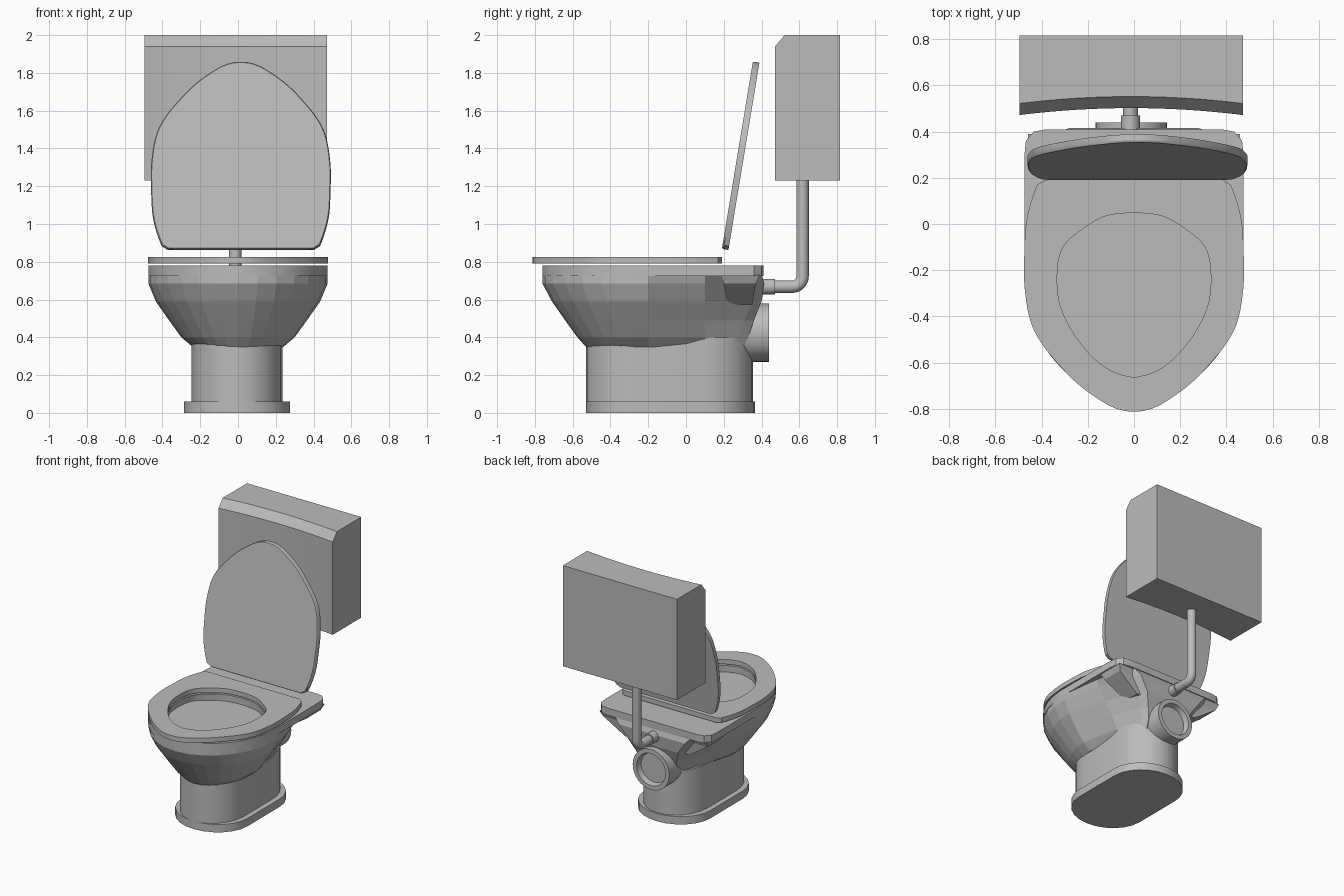
import bpy, bmesh, math
from math import sin, cos, pi, radians
from mathutils import Vector
from mathutils.geometry import interpolate_bezier

cube = bpy.data.objects.get("Cube")
if cube:
    bpy.data.objects.remove(cube, do_unlink=True)

grey = bpy.data.materials.new("ceramic grey")
GREY = (0.5, 0.5, 0.5, 1.0)
grey.diffuse_color = GREY
grey.use_nodes = True
grey.node_tree.nodes["Principled BSDF"].inputs["Base Color"].default_value = GREY


def loft(name, loops, cap_start=True, cap_end=True, smooth=30, ring=False):
    """Skin a row of equal-length closed loops; ring joins last loop to first."""
    bm = bmesh.new()
    rows = [[bm.verts.new(p) for p in lp] for lp in loops]
    n = len(rows[0])
    pairs = list(zip(rows, rows[1:])) + ([(rows[-1], rows[0])] if ring else [])
    for a, b in pairs:
        for i in range(n):
            j = (i + 1) % n
            bm.faces.new((a[i], a[j], b[j], b[i]))
    if cap_start and not ring:
        bm.faces.new(rows[0])
    if cap_end and not ring:
        bm.faces.new(rows[-1])
    bmesh.ops.recalc_face_normals(bm, faces=bm.faces)
    me = bpy.data.meshes.new(name)
    bm.to_mesh(me)
    bm.free()
    me.materials.append(grey)
    ob = bpy.data.objects.new(name, me)
    bpy.context.collection.objects.link(ob)
    if smooth:
        bpy.ops.object.select_all(action='DESELECT')
        ob.select_set(True)
        bpy.context.view_layer.objects.active = ob
        bpy.ops.object.shade_smooth_by_angle(angle=radians(smooth))
    return ob


def spline(pts, steps=6):
    """Smooth open curve through 2D points."""
    p = [Vector((*q, 0)) for q in pts]
    out = []
    for i in range(len(p) - 1):
        a, b = p[i], p[i + 1]
        ta = (b - p[i - 1]) / 6 if i else (b - a) / 3
        tb = (p[i + 2] - a) / 6 if i + 2 < len(p) else (b - a) / 3
        out += interpolate_bezier(a, a + ta, b - tb, b, steps + 1)[:-1]
    return [(v.x, v.y) for v in out] + [pts[-1]]


def mirrored(half):
    """Close a half outline (x >= 0, ends on the axis) over x."""
    return half + [(-x, y) for x, y in reversed(half[1:-1])]


def radial(outline, n=96, c=(0, -0.25)):
    """Resample an outline at n even angles around c."""
    res = []
    for k in range(n):
        d = (cos(2 * pi * k / n), sin(2 * pi * k / n))
        best = 0
        for (ax, ay), (bx, by) in zip(outline, outline[1:] + outline[:1]):
            ex, ey = bx - ax, by - ay
            det = ex * d[1] - ey * d[0]
            if abs(det) < 1e-9:
                continue
            px, py = ax - c[0], ay - c[1]
            t = (ex * py - ey * px) / det
            u = (d[0] * py - d[1] * px) / det
            if -1e-6 <= u <= 1 + 1e-6:
                best = max(best, t)
        res.append((c[0] + best * d[0], c[1] + best * d[1]))
    return res


def at(loop, z):
    return [(x, y, z) for x, y in loop]


# Shared outlines: seat and lid shape, seat opening, rim with square back
SEAT_HALF = [(0, 0.19), (0.40, 0.19)] + spline(
    [(0.415, 0.18), (0.445, 0.10), (0.468, 0), (0.475, -0.13), (0.475, -0.26),
     (0.452, -0.41), (0.405, -0.51), (0.325, -0.61), (0.235, -0.70),
     (0.12, -0.78), (0.05, -0.808), (0, -0.812)])
seat_shape = mirrored(SEAT_HALF)
hole = radial(mirrored(spline(
    [(0, 0.05), (0.12, 0.035), (0.22, -0.02), (0.30, -0.09), (0.33, -0.18), (0.325, -0.33),
     (0.27, -0.46), (0.18, -0.575), (0.09, -0.64), (0, -0.665)])))
corner = [(0.395 + 0.08 * sin(a), 0.33 + 0.08 * cos(a)) for a in [i * pi / 12 for i in range(7)]]
front = [(0.475 * cos(a), -0.22 - 0.54 * sin(a)) for a in [i * pi / 40 for i in range(20)]]
rim_shape = radial(mirrored([(0, 0.41)] + corner + front + [(0, -0.76)]))

# Seat
seat = radial(seat_shape)
loft("seat", [at(seat, 0.79), at(seat, 0.826), at(hole, 0.826), at(hole, 0.79)], ring=True)

# Rim slab, inner wall and basin floor
basin = [(x * 1.03, y) for x, y in hole]
loft("bowl_rim", [at(rim_shape, 0.725), at(rim_shape, 0.78), at(hole, 0.78),
                  at(basin, 0.75), at(basin, 0.62)], cap_start=False)

# Stepped ledge inside the basin, open at the front
STEPS = [(0.335, 0.62), (0.335, 0.72), (0.31, 0.72), (0.31, 0.69),
         (0.285, 0.69), (0.285, 0.66), (0.262, 0.66), (0.262, 0.62)]
arc = [radians(-60 + 300 * i / 48) for i in range(49)]
loft("basin_ledge", [[(r * cos(a), -0.255 + r * sin(a), z) for r, z in STEPS] for a in arc])


# Faceted bowl body: round front, tapering back
def body_section(w, f, rear, wr):
    fr = [(w * cos(a), -0.2 + (f + 0.2) * sin(a)) for a in [i * pi / 14 for i in range(7)]]
    half = [(0, rear), (wr * 0.85, rear), (wr, rear - 0.05), ((w + wr) * 0.51, 0.10)]
    return mirrored(half + fr + [(0, f)])


SECTIONS = [(0.35, 0.24, -0.53, 0.30, 0.16), (0.40, 0.30, -0.575, 0.33, 0.17),
            (0.49, 0.365, -0.64, 0.36, 0.20), (0.59, 0.435, -0.71, 0.40, 0.25),
            (0.685, 0.475, -0.76, 0.415, 0.33), (0.73, 0.475, -0.76, 0.40, 0.38)]
loft("bowl_body", [at(body_section(*s[1:]), s[0]) for s in SECTIONS], smooth=0)

# Wedge brackets under the back corners of the rim
for side, tag in ((1, "left"), (-1, "right")):
    rect = lambda x0, x1, y0, y1, z: [(side * x0, y0, z), (side * x1, y0, z),
                                      (side * x1, y1, z), (side * x0, y1, z)]
    loft("rim_bracket_" + tag, [rect(0.2, 0.27, 0.22, 0.35, 0.57),
                                rect(0.2, 0.44, 0.20, 0.37, 0.685),
                                rect(0.2, 0.46, 0.18, 0.39, 0.73)], smooth=0)


# Pedestal and foot: straight sides, rounded ends
def stadium(cx, w, y0, y1, r, n=12):
    f = [(cx - w * cos(a), y0 - r * sin(a)) for a in [i * pi / n for i in range(n + 1)]]
    b = [(cx + w * cos(a), y1 + r * sin(a)) for a in [i * pi / n for i in range(n + 1)]]
    return f + b


column = stadium(-0.005, 0.24, -0.26, 0.085, 0.27)
loft("pedestal", [at(column, 0.05), at(column, 0.40)])
foot = stadium(-0.005, 0.28, -0.28, 0.115, 0.25)
loft("foot", [at(foot, 0), at(foot, 0.06)])

# Raised lid, leaning back
lid_loop = radial(seat_shape)
lean, thick = 0.164, 0.035
up = Vector((0, sin(lean), cos(lean)))
back = Vector((0, cos(lean), -sin(lean)))


def lid_layer(depth, scale):
    return [Vector((0.015 + x * scale, 0.19, 0.868)) + up * (0.5 + (-0.31 - y) * scale) * 1.003
            + back * depth for x, y in lid_loop]


loft("lid", [lid_layer(0, 0.99), lid_layer(0.008, 1), lid_layer(thick, 1)])

# Tank with a concave front and a sloped top front edge
tank = []
for i in range(17):
    u = -1 + i / 8
    c = 0.472 + 0.03 * (1 - u * u)
    x = -0.012 + 0.483 * u
    tank.append([(x, c, 1.23), (x, c, 1.94), (x, c + 0.05, 2.0), (x, 0.816, 2.0), (x, 0.816, 1.23)])
loft("tank", tank)


# Supply pipe with an elbow, and its collar
def tube(name, path, radius, cx=-0.015, n=20):
    """Path holds (y, z, tangent angle from +y)."""
    loops = []
    for y, z, t in path:
        loops.append([(cx + radius * cos(a), y - radius * sin(a) * sin(t),
                       z + radius * sin(a) * cos(t)) for a in [2 * pi * k / n for k in range(n)]])
    return loft(name, loops)


R = 0.055
elbow = [(0.617 - R + R * sin(t), 0.668 + R - R * cos(t), t) for t in [i * pi / 16 for i in range(9)]]
tube("supply_pipe", [(0.36, 0.668, 0)] + elbow + [(0.617, 1.24, pi / 2)], 0.033)
tube("pipe_collar", [(0.36, 0.668, 0), (0.47, 0.668, 0)], 0.041)

# Hollow drain outlet at the back
OUTLET = [(0.155, 0.22), (0.155, 0.44), (0.122, 0.44), (0.112, 0.40)]
loft("drain_outlet", [[(-0.012 + r * cos(a), y, 0.425 + r * sin(a))
                       for a in [2 * pi * k / 32 for k in range(32)]] for r, y in OUTLET])
